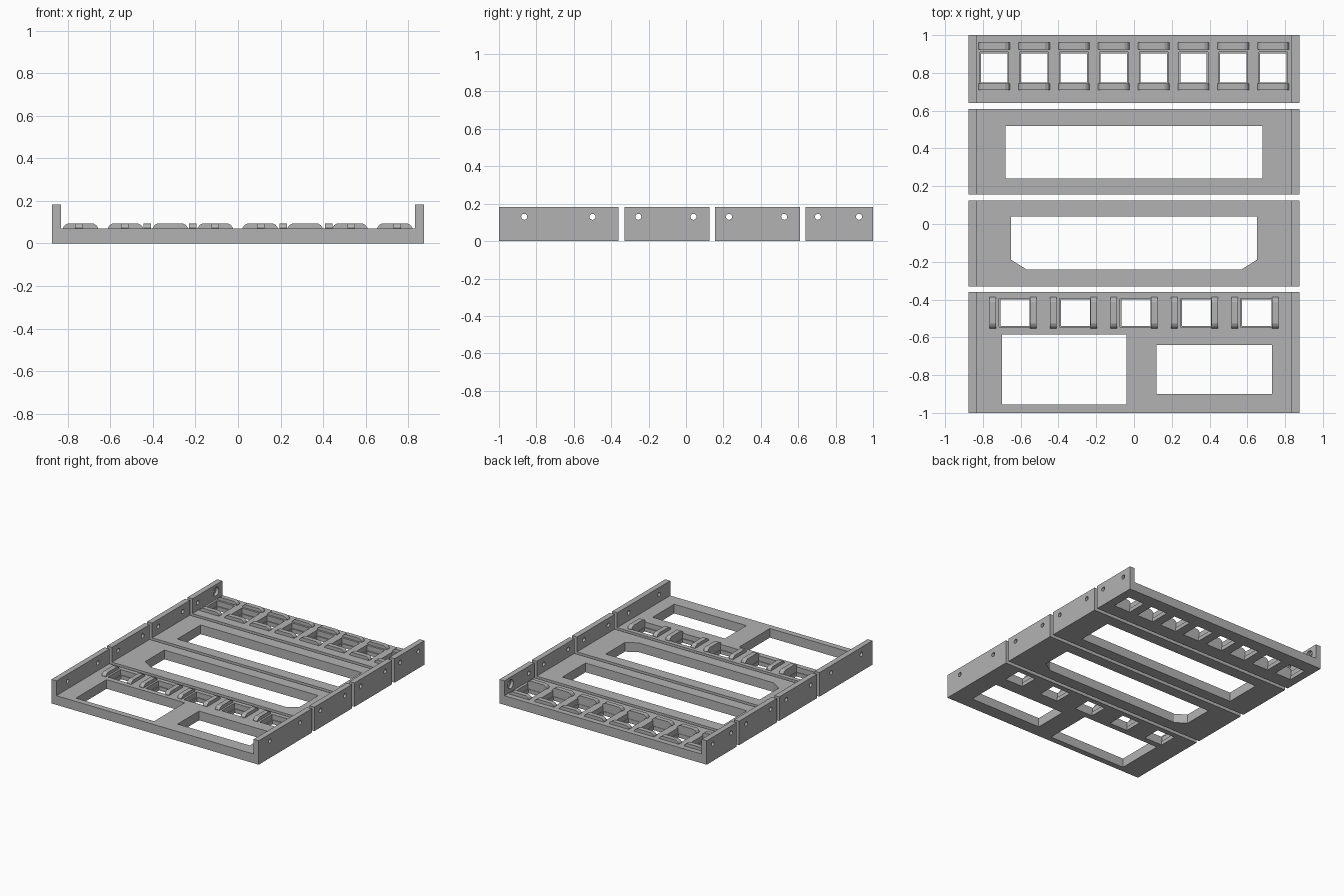
import bpy, bmesh, math
from mathutils import Matrix

if "Cube" in bpy.data.objects:
    bpy.data.objects.remove(bpy.data.objects["Cube"])

grey = bpy.data.materials.new("mid grey")
grey.diffuse_color = (0.45, 0.45, 0.45, 1)
grey.use_nodes = True
grey.node_tree.nodes["Principled BSDF"].inputs["Base Color"].default_value = grey.diffuse_color

HALF, FLOOR, TOP, WALL = 0.875, 0.07, 0.183, 0.042
I4 = Matrix.Identity(4)


def prism(name, pts, a, b, frame=I4):
    """Extrude a closed 2D outline from local z=a to z=b, placed by frame."""
    bm = bmesh.new()
    base = bm.faces.new([bm.verts.new((x, y, a)) for x, y in pts])
    ext = bmesh.ops.extrude_face_region(bm, geom=[base])["geom"]
    bmesh.ops.translate(bm, vec=(0, 0, b - a),
                        verts=[v for v in ext if isinstance(v, bmesh.types.BMVert)])
    bm.transform(frame)
    bmesh.ops.recalc_face_normals(bm, faces=bm.faces)
    me = bpy.data.meshes.new(name)
    bm.to_mesh(me)
    bm.free()
    me.materials.append(grey)
    ob = bpy.data.objects.new(name, me)
    bpy.context.collection.objects.link(ob)
    return ob


def rect(x0, x1, y0, y1):
    return [(x0, y0), (x1, y0), (x1, y1), (x0, y1)]


def circle(r, cy, cz, n=24):
    return [(cy + r * math.cos(2 * math.pi * i / n), cz + r * math.sin(2 * math.pi * i / n))
            for i in range(n)]


# maps outline (y, z) and extrusion x onto world axes
SIDE = Matrix(((0, 0, 1, 0), (1, 0, 0, 0), (0, 1, 0, 0), (0, 0, 0, 1)))
# maps outline (x, z) and extrusion y onto world axes
FRONT = Matrix(((1, 0, 0, 0), (0, 0, 1, 0), (0, 1, 0, 0), (0, 0, 0, 1)))


def panel(name, y0, y1, screws, openings, sockets=()):
    # U-shaped tray
    w = HALF - WALL
    profile = [(-HALF, 0), (HALF, 0), (HALF, TOP), (w, TOP), (w, FLOOR),
               (-w, FLOOR), (-w, TOP), (-HALF, TOP)]
    body = prism(name, profile, y0, y1, FRONT)
    cutters = [prism("opening_cutter", o, -0.1, 0.3) for o in openings]
    # screw holes, counterbored from the inside
    for y in screws:
        cutters.append(prism("screw_cutter", circle(0.016, y, 0.13), -1, 1, SIDE))
        cutters.append(prism("counterbore_cutter", circle(0.033, y, 0.13), -0.855, 0.855, SIDE))
    # stepped jack sockets
    for f in sockets:
        cutters.append(prism("socket_cutter", rect(-0.07, 0.07, -0.077, 0.077), -0.1, 0.2, f))
        cutters.append(prism("recess_cutter", rect(-0.076, 0.076, -0.08, 0.085), 0.03, 0.2, f))
    for c in cutters:
        m = body.modifiers.new("cut", "BOOLEAN")
        m.operation, m.solver, m.object = "DIFFERENCE", "EXACT", c
    dg = bpy.context.evaluated_depsgraph_get()
    me = bpy.data.meshes.new_from_object(body.evaluated_get(dg))
    body.modifiers.clear()
    body.data = me
    for c in cutters:
        bpy.data.objects.remove(c)
    # raised lips at both ends of each socket
    lip = [(-0.083, 0.06), (0.083, 0.06), (0.083, 0.073), (0.073, 0.087), (0.058, 0.095),
           (-0.058, 0.095), (-0.073, 0.087), (-0.083, 0.073)]
    for f in sockets:
        for a, b in ((-0.115, -0.08), (0.1, 0.135)):
            prism("socket_lip", lip, a, b, f @ FRONT)


# front panel: two bays and a row of turned sockets
turn = Matrix.Rotation(math.pi / 2, 4, "Z")
panel("front_panel", -1, -0.36, (-0.865, -0.5),
      [rect(-0.70, -0.04, -0.955, -0.585), rect(0.12, 0.73, -0.9, -0.64)],
      [Matrix.Translation((-0.63 + 0.32 * i, -0.47, 0)) @ turn for i in range(5)])

# panel with a chamfered opening
panel("chamfered_bay_panel", -0.33, 0.125, (-0.255, 0.04),
      [[(-0.57, -0.24), (0.57, -0.24), (0.65, -0.19), (0.65, 0.04),
        (-0.65, 0.04), (-0.65, -0.19)]])

# panel with a plain opening
panel("plain_bay_panel", 0.155, 0.61, (0.23, 0.525), [rect(-0.68, 0.68, 0.24, 0.52)])

# rear panel with eight sockets
panel("rear_panel", 0.64, 1, (0.705, 0.925), [],
      [Matrix.Translation((-0.74 + 0.211 * i, 0.825, 0)) for i in range(8)])
